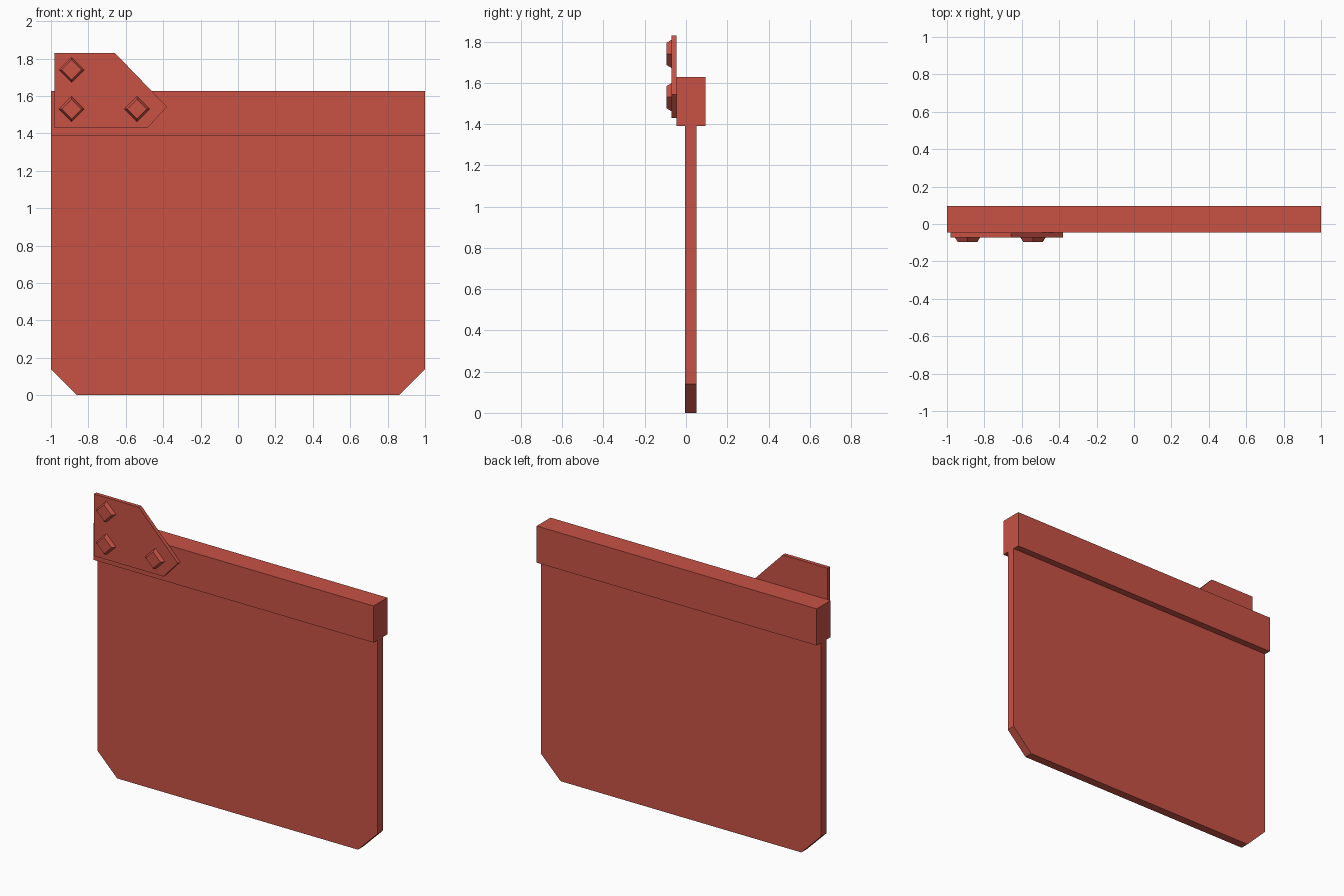
import bpy, bmesh

if "Cube" in bpy.data.objects:
    bpy.data.objects.remove(bpy.data.objects["Cube"])

red = bpy.data.materials.new("brick red")
red.diffuse_color = (0.58, 0.085, 0.06, 1)
red.use_nodes = True
red.node_tree.nodes["Principled BSDF"].inputs["Base Color"].default_value = red.diffuse_color


def prism(name, front, y0, y1, back=None):
    """Solid between an (x, z) outline at y0 and a matching one at y1."""
    bm = bmesh.new()
    a = [bm.verts.new((x, y0, z)) for x, z in front]
    b = [bm.verts.new((x, y1, z)) for x, z in (back or front)]
    bm.faces.new(a)
    bm.faces.new(b[::-1])
    for i in range(len(a)):
        j = (i + 1) % len(a)
        bm.faces.new((a[j], a[i], b[i], b[j]))
    bmesh.ops.recalc_face_normals(bm, faces=bm.faces)
    mesh = bpy.data.meshes.new(name)
    bm.to_mesh(mesh)
    bm.free()
    mesh.materials.append(red)
    obj = bpy.data.objects.new(name, mesh)
    bpy.context.collection.objects.link(obj)
    return obj


def diamond(x, z, r):
    return [(x - r, z), (x, z - r), (x + r, z), (x, z + r)]


# Hanging panel with clipped lower corners
prism("panel", [(-0.86, 0), (0.86, 0), (1, 0.14), (1, 1.39), (-1, 1.39), (-1, 0.14)],
      -0.004, 0.051)

# Thick top rail
prism("top_rail", [(-1, 1.39), (1, 1.39), (1, 1.627), (-1, 1.627)], -0.046, 0.095)

# Corner bracket plate on the front of the rail
prism("bracket_plate", [(-0.98, 1.43), (-0.483, 1.43), (-0.38, 1.542),
                        (-0.658, 1.83), (-0.98, 1.83)], -0.071, -0.046)

# Tapered four-sided bolt heads
for i, (x, z) in enumerate([(-0.89, 1.74), (-0.89, 1.53), (-0.54, 1.53)]):
    prism(f"bolt_{i + 1}", diamond(x, z, 0.053), -0.095, -0.071, diamond(x, z, 0.068))
